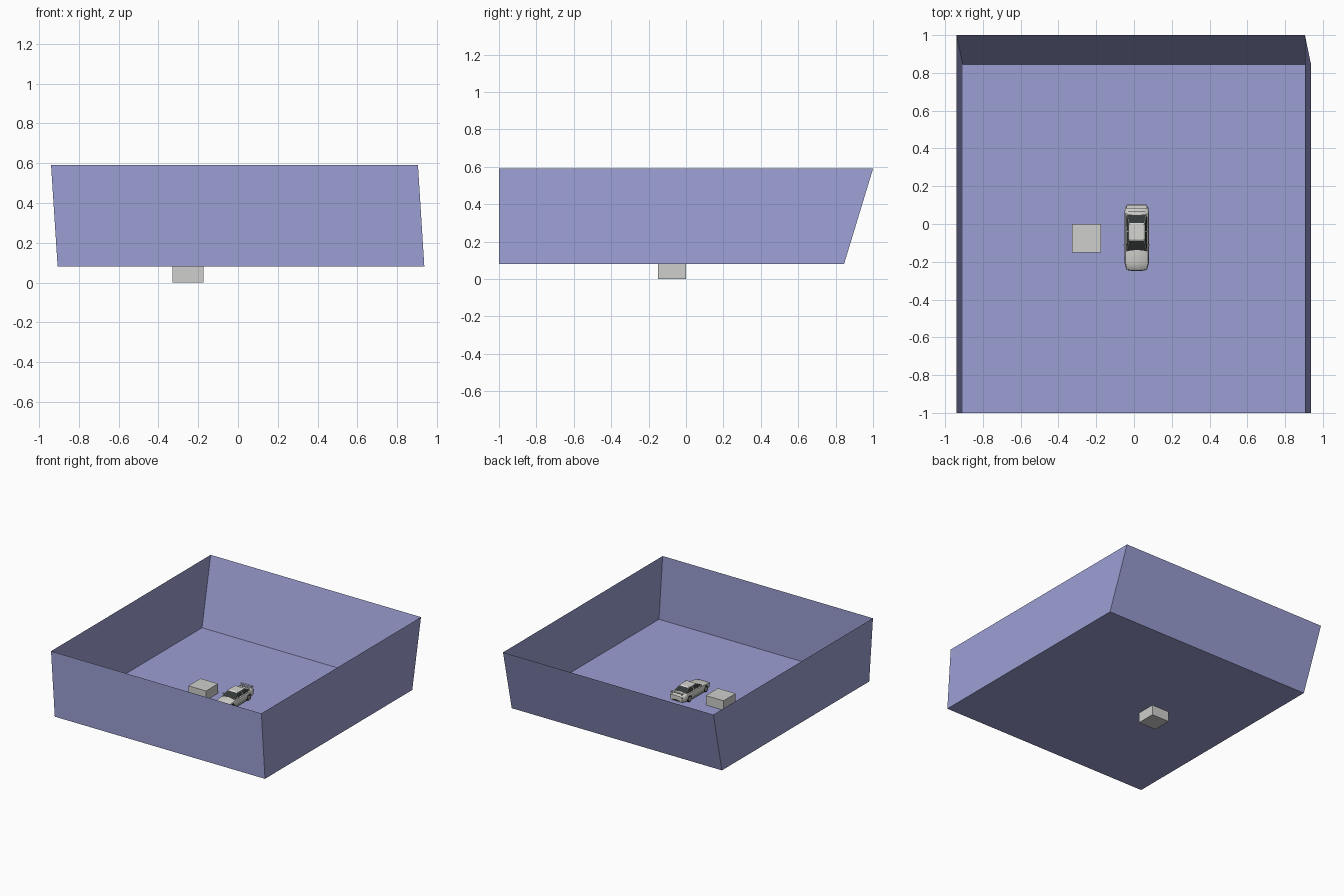
import bpy, bmesh, math
from mathutils import Matrix, Vector

if "Cube" in bpy.data.objects:
    bpy.data.objects.remove(bpy.data.objects["Cube"])

CAR = Vector((0.0145, 0.0, 0.08))   # car origin, on the tray floor


def material(name, rgb):
    m = bpy.data.materials.new(name)
    m.diffuse_color = (*rgb, 1)
    m.use_nodes = True
    m.node_tree.nodes["Principled BSDF"].inputs["Base Color"].default_value = m.diffuse_color
    return m


LAVENDER = material("lavender", (0.33, 0.345, 0.65))
STONE = material("light_grey", (0.62, 0.62, 0.61))
SILVER = material("silver_paint", (0.66, 0.66, 0.63))
GLASS = material("dark_glass", (0.035, 0.04, 0.04))
RUBBER = material("black_rubber", (0.03, 0.03, 0.03))
METAL = material("wheel_metal", (0.35, 0.35, 0.35))


def finish(name, bm, mats, smooth=None, offset=CAR, recalc=True):
    if recalc:
        bmesh.ops.recalc_face_normals(bm, faces=bm.faces[:])
    bmesh.ops.translate(bm, verts=bm.verts[:], vec=offset)
    me = bpy.data.meshes.new(name)
    bm.to_mesh(me)
    bm.free()
    for m in mats:
        me.materials.append(m)
    ob = bpy.data.objects.new(name, me)
    bpy.context.collection.objects.link(ob)
    if smooth:
        bpy.ops.object.select_all(action='DESELECT')
        bpy.context.view_layer.objects.active = ob
        ob.select_set(True)
        bpy.ops.object.shade_smooth_by_angle(angle=math.radians(smooth))
    return ob


def add_box(bm, c, s):
    m = Matrix.Translation(c) @ Matrix.Diagonal((*s, 1))
    return bmesh.ops.create_cube(bm, size=1, matrix=m)


def add_disc(bm, c, r, width, n=24, r2=None):
    m = Matrix.Translation(c) @ Matrix.Rotation(math.pi / 2, 4, 'Y')
    return bmesh.ops.create_cone(bm, cap_ends=True, segments=n, radius1=r,
                                 radius2=r2 or r, depth=width, matrix=m)


def boxes(name, mat, items, offset=CAR):
    bm = bmesh.new()
    for c, s in items:
        add_box(bm, c, s)
    return finish(name, bm, [mat], offset=offset)


# Open tray: slanted back wall, sheared side walls, no lid
bm = bmesh.new()
low = [bm.verts.new(p) for p in ((-.907, -1, .08), (.937, -1, .08), (.937, .845, .08), (-.907, .845, .08))]
top = [bm.verts.new(p) for p in ((-.94, -1, .59), (.905, -1, .59), (.905, 1, .59), (-.94, 1, .59))]
bm.faces.new(low[::-1])
for i in range(4):
    j = (i + 1) % 4
    bm.faces.new((low[i], low[j], top[j], top[i]))
finish("open_tray", bm, [LAVENDER], offset=Vector(), recalc=False)

# Cube half sunk through the floor
boxes("grey_cube", STONE, [((-.252, -.075, .0775), (.155, .152, .155))], offset=Vector())

# Car body: cross-sections lofted along y (y, half width, bottom, top)
sections = [(-.247, .042, .018, .042), (-.237, .056, .013, .052), (-.205, .065, .012, .060),
            (-.14, .066, .012, .068), (-.04, .0645, .012, .070), (.045, .066, .012, .071),
            (.085, .062, .014, .070), (.103, .050, .020, .062)]
bm = bmesh.new()
rings = []
for y, w, zb, zt in sections:
    h = zt - zb
    half = [(.85 * w, zb), (w, zb + .2 * h), (w, zb + .65 * h), (.92 * w, zb + .9 * h), (.78 * w, zt)]
    pts = half + [(0, zt + .003)] + [(-x, z) for x, z in half[::-1]]
    rings.append([bm.verts.new((x, y, z)) for x, z in pts])
n = len(rings[0])
for a, b in zip(rings, rings[1:]):
    for i in range(n):
        bm.faces.new((a[i], a[(i + 1) % n], b[(i + 1) % n], b[i]))
bm.faces.new(rings[0])
bm.faces.new(rings[-1])
body = finish("car_body", bm, [SILVER], smooth=35)

# Wheel arches cut out of the body
WHEELS = [(s, y) for s in (-1, 1) for y in (-.18, .025)]
bm = bmesh.new()
for s, y in WHEELS:
    add_disc(bm, (s * .062, y, .024), .0275, .036)
cutter = finish("arch_cutter", bm, [SILVER])
cutter.hide_render = True
mod = body.modifiers.new("arches", 'BOOLEAN')
mod.operation, mod.object, mod.solver = 'DIFFERENCE', cutter, 'EXACT'
bpy.context.view_layer.objects.active = body
bpy.ops.object.modifier_apply(modifier=mod.name)
bpy.data.objects.remove(cutter)

# Wheels and hubs
bm = bmesh.new()
for s, y in WHEELS:
    add_disc(bm, (s * .055, y, .024), .024, .018)
finish("tyres", bm, [RUBBER], smooth=30)
bm = bmesh.new()
for s, y in WHEELS:
    add_disc(bm, (s * .0635, y, .024), .016, .003, 16)
finish("hubs", bm, [METAL], smooth=30)

# Cabin: pillars and roof painted, inset panes in dark glass
bm = bmesh.new()


def cabin_ring(w, ys, z):
    return [bm.verts.new((x, y, z)) for x, y in
            ((-w, ys[0]), (w, ys[0]), (w + .002, ys[1]), (w, ys[2]), (-w, ys[2]), (-w - .002, ys[1]))]


a = cabin_ring(.055, (-.148, -.04, .062), .066)
b = cabin_ring(.042, (-.088, -.04, .004), .099)
panes = [bm.faces.new((a[i], a[(i + 1) % 6], b[(i + 1) % 6], b[i])) for i in range(6)]
roof = bm.faces.new(b)
bm.faces.new(a[::-1])
bmesh.ops.recalc_face_normals(bm, faces=bm.faces[:])
bmesh.ops.inset_individual(bm, faces=panes, thickness=.004, depth=-.0008)
for f in panes:
    f.material_index = 1
bmesh.ops.inset_region(bm, faces=[roof], thickness=.009, depth=.004)
finish("cabin", bm, [SILVER, GLASS])

# Rear wing, mirrors and sills
boxes("rear_wing", SILVER, [((0, .091, .083), (.108, .017, .003))] +
      [((s * .042, .09, .075), (.004, .011, .016)) for s in (-1, 1)])
boxes("mirrors", SILVER, [((s * .063, -.112, .076), (.015, .008, .009)) for s in (-1, 1)])
boxes("sills", SILVER, [((s * .059, -.078, .014), (.013, .145, .008)) for s in (-1, 1)])

# Dark trim: grille, intake, rear bumper strip, bonnet and boot seams
boxes("trim", RUBBER, [((0, -.2465, .036), (.045, .004, .007)), ((0, -.2465, .024), (.06, .004, .006)),
                       ((0, .1025, .028), (.06, .004, .008)),
                       ((0, .0675, .0735), (.092, .0015, .0015))])

# Front and rear lamps
boxes("lamps", METAL, [((s * .047, y, z), (.016, .008, .009))
                       for s in (-1, 1) for y, z in ((-.2395, .042), (.0965, .053))])
